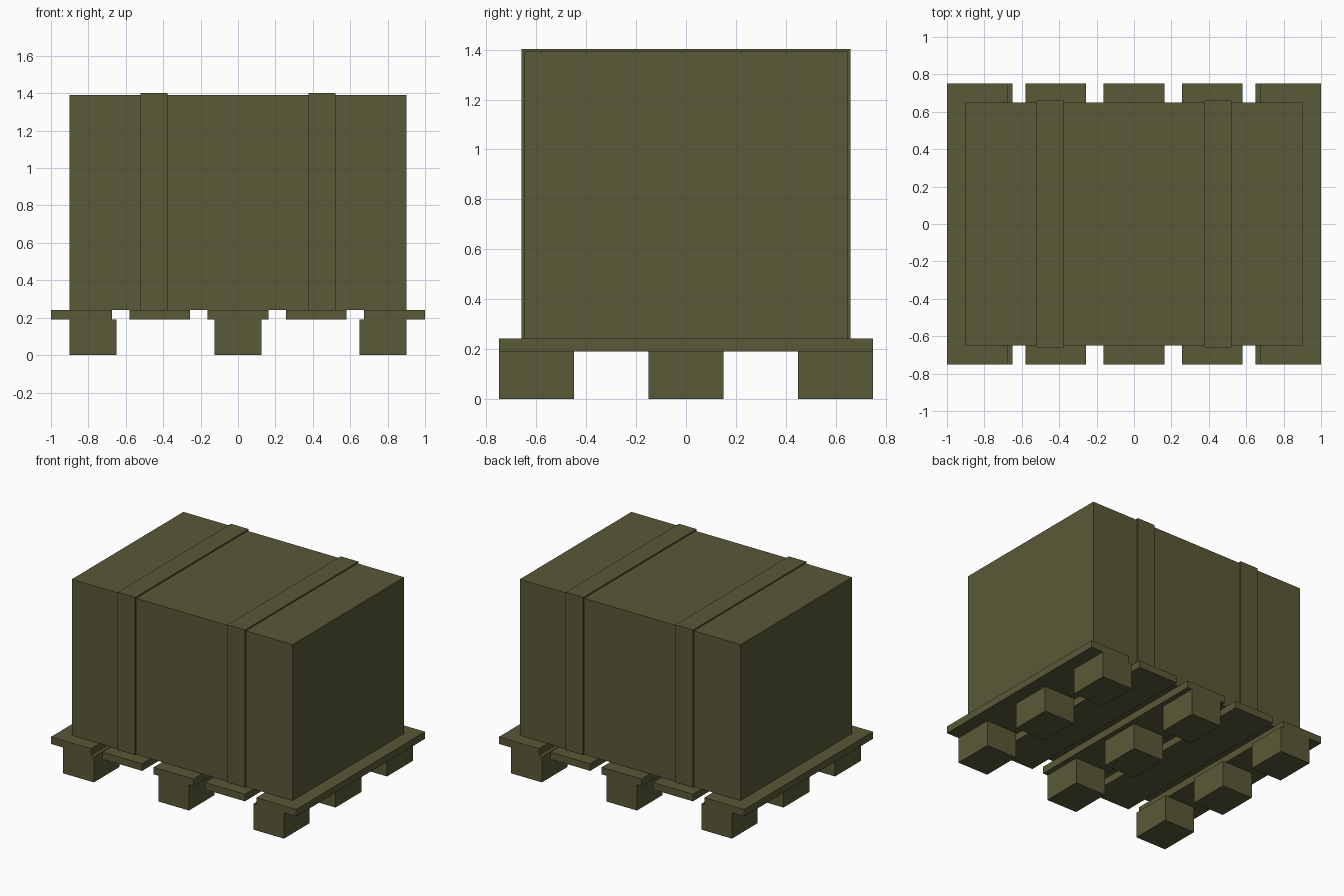
import bpy
import bmesh
from mathutils import Matrix, Vector

if "Cube" in bpy.data.objects:
    bpy.data.objects.remove(bpy.data.objects["Cube"])

olive = bpy.data.materials.new("olive")
olive.diffuse_color = (0.10, 0.10, 0.04, 1.0)
olive.use_nodes = True
olive.node_tree.nodes["Principled BSDF"].inputs["Base Color"].default_value = olive.diffuse_color


def box(name, x, y, z):
    """Box spanning the given (min, max) ranges."""
    spans = (x, y, z)
    centre = Vector([(a + b) / 2 for a, b in spans])
    size = [b - a for a, b in spans]
    bm = bmesh.new()
    bmesh.ops.create_cube(bm, size=1.0, matrix=Matrix.Translation(centre) @ Matrix.Diagonal((*size, 1.0)))
    mesh = bpy.data.meshes.new(name)
    bm.to_mesh(mesh)
    bm.free()
    mesh.materials.append(olive)
    obj = bpy.data.objects.new(name, mesh)
    bpy.context.collection.objects.link(obj)
    return obj


BLOCK_TOP, DECK_TOP, CRATE_TOP = 0.19, 0.242, 1.392

# Pallet feet, three rows of three
for cx in (-0.775, 0, 0.775):
    for cy in (-0.6, 0, 0.6):
        box("pallet_block", (cx - 0.125, cx + 0.125), (cy - 0.15, cy + 0.15), (0, BLOCK_TOP))

# Five evenly spaced deck boards
for i in range(5):
    cx = (i - 2) * 0.41875
    box("deck_board", (cx - 0.1625, cx + 0.1625), (-0.75, 0.75), (BLOCK_TOP, DECK_TOP))

# Crate body
box("crate", (-0.9, 0.9), (-0.65, 0.65), (DECK_TOP, CRATE_TOP))

# Straps standing slightly proud of the crate
for cx in (-0.448, 0.448):
    box("strap", (cx - 0.072, cx + 0.072), (-0.66, 0.66), (DECK_TOP, CRATE_TOP + 0.01))
